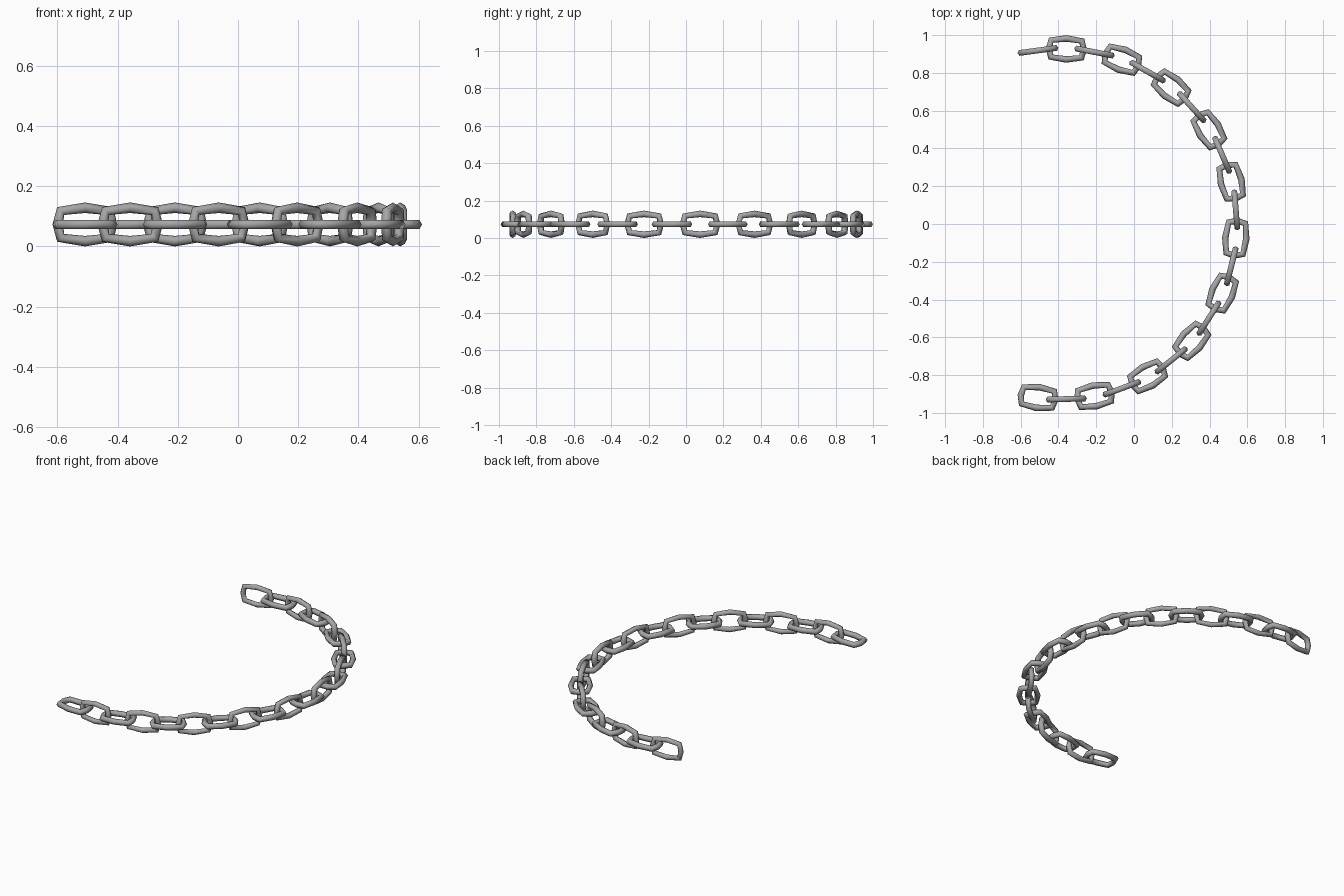
import bpy, bmesh, math
from mathutils import Vector

cube = bpy.data.objects.get("Cube")
if cube:
    bpy.data.objects.remove(cube, do_unlink=True)

# Material
steel = bpy.data.materials.new("grey_steel")
steel.use_nodes = True
colour = (0.38, 0.38, 0.38, 1)
steel.diffuse_color = colour
steel.node_tree.nodes["Principled BSDF"].inputs["Base Color"].default_value = colour

# Chain proportions
LINKS = 22
STEP = math.radians(9.3)
ARC_RADIUS = 0.927
CENTRE_X = -0.385
HEIGHT = 0.073
WIRE = 0.0175
SIDES = 6


def make_link_mesh():
    """Eight-cornered elongated ring swept with a six-sided wire."""
    tip, corner_x, corner_y, side = 0.0915, 0.0815, 0.0445, 0.0555
    path = [Vector(p) for p in (
        (tip, 0, 0), (corner_x, corner_y, 0), (0, side, 0), (-corner_x, corner_y, 0),
        (-tip, 0, 0), (-corner_x, -corner_y, 0), (0, -side, 0), (corner_x, -corner_y, 0))]
    bm = bmesh.new()
    rings = []
    for i, p in enumerate(path):
        before = (p - path[i - 1]).normalized()
        after = (path[(i + 1) % len(path)] - p).normalized()
        along = (before + after).normalized()
        out = Vector((along.y, -along.x, 0))
        ring = []
        for k in range(SIDES):
            a = math.tau * k / SIDES
            ring.append(bm.verts.new(p + WIRE * (out * math.cos(a) + Vector((0, 0, math.sin(a))))))
        rings.append(ring)
    for i, ring in enumerate(rings):
        following = rings[(i + 1) % len(rings)]
        for k in range(SIDES):
            n = (k + 1) % SIDES
            face = bm.faces.new((ring[k], following[k], following[n], ring[n]))
            face.smooth = True
    bmesh.ops.recalc_face_normals(bm, faces=bm.faces)
    mesh = bpy.data.meshes.new("chain_link")
    bm.to_mesh(mesh)
    bm.free()
    mesh.materials.append(steel)
    return mesh


# Links along the arc, alternately flat and upright
link_mesh = make_link_mesh()
for i in range(LINKS):
    angle = (i - (LINKS - 1) / 2) * STEP
    upright = i % 2 == 1
    link = bpy.data.objects.new(f"{'upright' if upright else 'flat'}_link_{i + 1}", link_mesh)
    link.location = (CENTRE_X + ARC_RADIUS * math.cos(angle), ARC_RADIUS * math.sin(angle), HEIGHT)
    link.rotation_euler = (math.pi / 2 if upright else 0, 0, angle + math.pi / 2)
    bpy.context.collection.objects.link(link)
